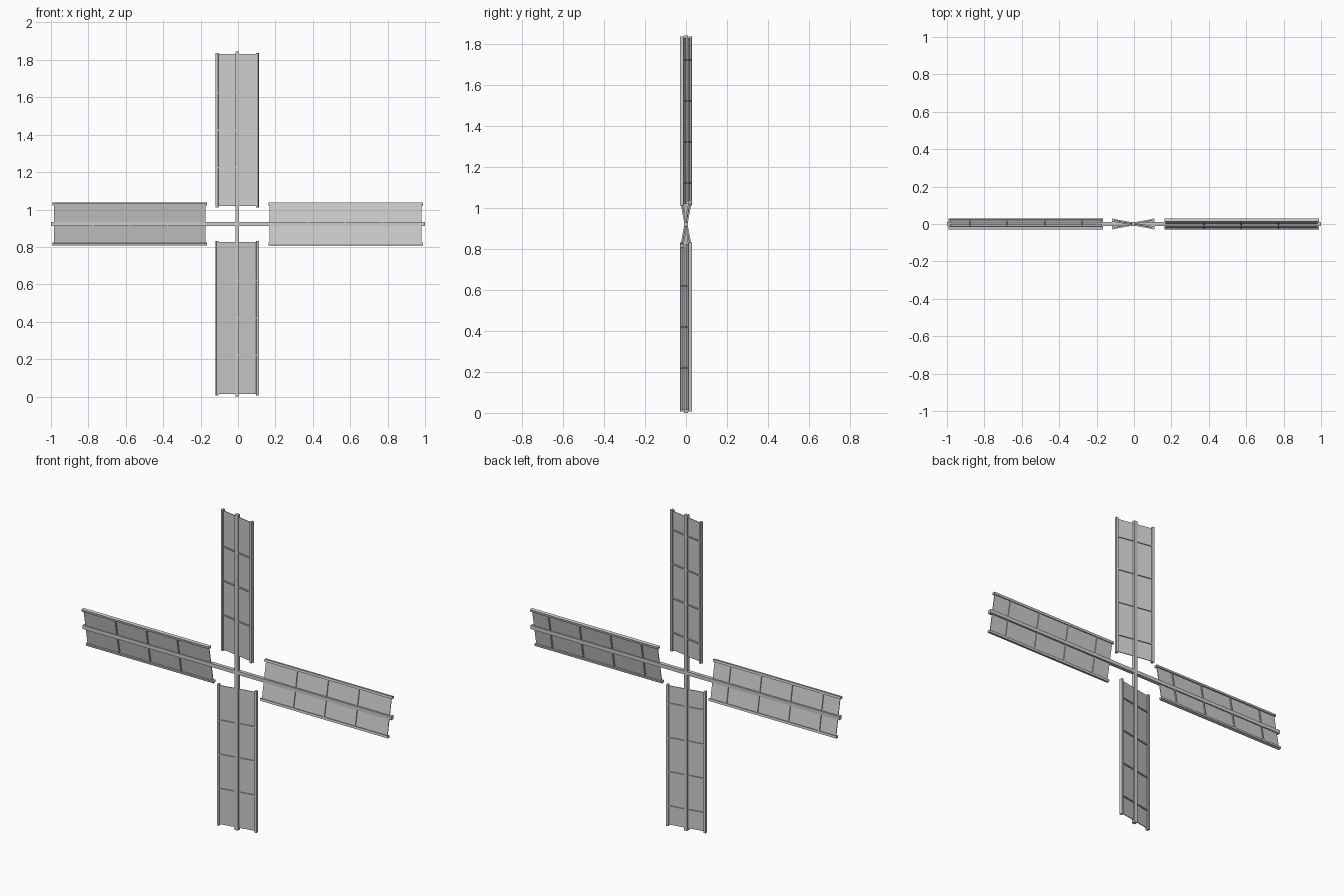
import bpy
from math import radians
from mathutils import Matrix, Vector

if "Cube" in bpy.data.objects:
    bpy.data.objects.remove(bpy.data.objects["Cube"])

HUB = Vector((-0.004, 0, 0.922))   # centre of the cross
PITCH = radians(-10.5)             # twist of every sail about its spar
LENGTH = 0.826                     # rail length


def box(name, size, matrix):
    bpy.ops.mesh.primitive_cube_add(size=1)
    ob = bpy.context.object
    ob.name = name
    ob.data.transform(matrix @ Matrix.Diagonal((*size, 1)))
    return ob


def sail(name, angle, start):
    # local frame: z runs outward along the spar, x across the sail
    frame = (Matrix.Translation(HUB) @ Matrix.Rotation(radians(angle), 4, 'Y')
             @ Matrix.Rotation(PITCH, 4, 'Z'))

    def part(label, size, loc):
        box(f"{name}_{label}", size, frame @ Matrix.Translation(loc))

    mid = start + LENGTH / 2
    part("panel", (0.22, 0.004, LENGTH - 0.014), (0, 0, mid))
    for side in (-1, 1):
        part("edge_rail", (0.013, 0.018, LENGTH), (side * 0.109, 0, mid))
    # three battens on the front, four staggered ones on the back
    for i in range(3):
        part("front_batten", (0.214, 0.007, 0.007),
             (0, -0.004, start + 0.211 + 0.2 * i))
    for i in range(4):
        part("back_batten", (0.214, 0.007, 0.007),
             (0, 0.004, start + 0.111 + 0.2 * i))


# Spars forming the cross
box("vertical_spar", (0.021, 0.021, 1.844), Matrix.Translation(HUB))
box("horizontal_spar", (2.0, 0.021, 0.021), Matrix.Translation((0, 0, HUB.z)))

# Four sails; the horizontal pair sits further out
sail("top_sail", 0, 0.09)
sail("right_sail", 90, 0.166)
sail("bottom_sail", 180, 0.09)
sail("left_sail", 270, 0.162)
